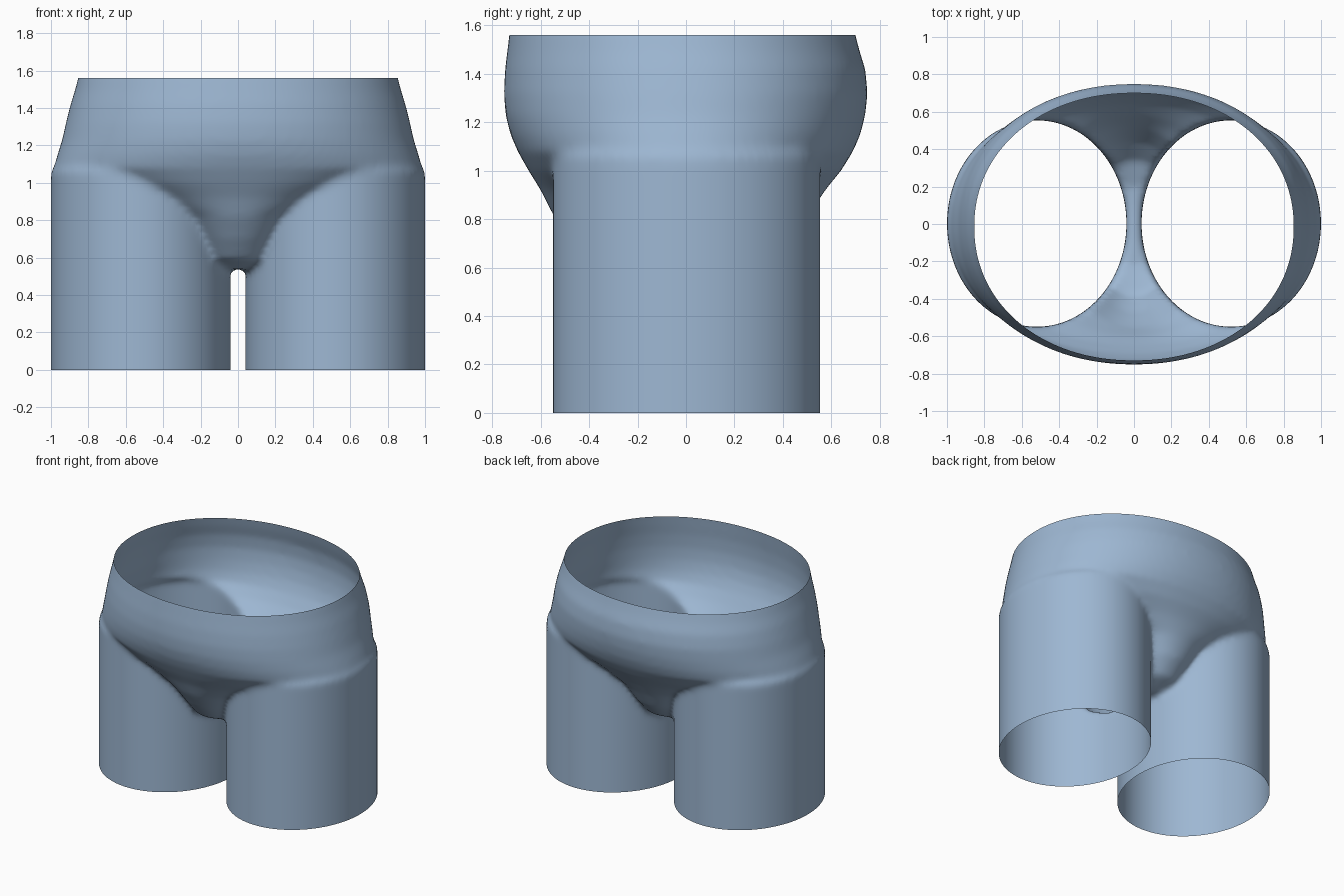
import bpy, bmesh, math

if "Cube" in bpy.data.objects:
    bpy.data.objects.remove(bpy.data.objects["Cube"])

blue = bpy.data.materials.new("steel blue")
blue.diffuse_color = (0.34, 0.475, 0.65, 1)
blue.use_nodes = True
blue.node_tree.nodes["Principled BSDF"].inputs["Base Color"].default_value = blue.diffuse_color


def loft(name, rings, power=2.0, sides=96):
    """Closed solid through rings of (z, centre x, half width, front y, back y)."""
    bm = bmesh.new()
    loops = []
    for z, cx, rx, front, back in rings:
        cy, ry = (front + back) / 2, (back - front) / 2
        loop = []
        for i in range(sides):
            a = 2 * math.pi * i / sides
            c, s = math.cos(a), math.sin(a)
            x = cx + rx * math.copysign(abs(c) ** (2 / power), c)
            y = cy + ry * math.copysign(abs(s) ** (2 / power), s)
            loop.append(bm.verts.new((x, y, z)))
        loops.append(loop)
    for lo, hi in zip(loops, loops[1:]):
        for i in range(sides):
            j = (i + 1) % sides
            bm.faces.new((lo[i], lo[j], hi[j], hi[i]))
    bm.faces.new(loops[0][::-1])
    bm.faces.new(loops[-1])
    bmesh.ops.recalc_face_normals(bm, faces=bm.faces)
    mesh = bpy.data.meshes.new(name)
    bm.to_mesh(mesh)
    bm.free()
    ob = bpy.data.objects.new(name, mesh)
    bpy.context.collection.objects.link(ob)
    return ob


# Hips: narrow crotch bowl widening into the belly, then in to the waist
shorts = loft("shorts", [
    (0.54, 0, 0.18, -0.22, 0.20),
    (0.59, 0, 0.22, -0.38, 0.34),
    (0.70, 0, 0.28, -0.47, 0.44),
    (0.82, 0, 0.38, -0.55, 0.51),
    (0.92, 0, 0.62, -0.60, 0.575),
    (1.00, 0, 0.85, -0.65, 0.64),
    (1.08, 0, 0.985, -0.695, 0.69),
    (1.15, 0, 0.965, -0.725, 0.72),
    (1.23, 0, 0.94, -0.745, 0.74),
    (1.32, 0, 0.92, -0.752, 0.75),
    (1.42, 0, 0.895, -0.747, 0.74),
    (1.50, 0, 0.87, -0.737, 0.715),
    (1.56, 0, 0.855, -0.73, 0.70),
    (1.66, 0, 0.825, -0.715, 0.675),
], power=2.1)

# Legs: straight oval tubes, tapering where they sink into the hips
for side in (-1, 1):
    leg = loft("leg_helper", [
        (-0.10, side * 0.52, 0.48, -0.55, 0.555),
        (1.06, side * 0.52, 0.48, -0.55, 0.555),
        (1.20, side * 0.48, 0.42, -0.48, 0.48),
    ])
    leg.hide_render = True
    leg.hide_viewport = True
    union = shorts.modifiers.new("join leg", 'BOOLEAN')
    union.operation = 'UNION'
    union.solver = 'EXACT'
    union.object = leg

# Blend the joins into one soft surface
remesh = shorts.modifiers.new("blend", 'REMESH')
remesh.mode = 'VOXEL'
remesh.voxel_size = 0.02
soften = shorts.modifiers.new("soften", 'SMOOTH')
soften.factor = 0.5
soften.iterations = 8

# Bake, then cut the waist and leg openings
graph = bpy.context.evaluated_depsgraph_get()
bm = bmesh.new()
bm.from_mesh(bpy.data.meshes.new_from_object(shorts.evaluated_get(graph)))
for z, normal in ((0, -1), (1.56, 1)):
    bmesh.ops.bisect_plane(bm, geom=bm.verts[:] + bm.edges[:] + bm.faces[:],
                           plane_co=(0, 0, z), plane_no=(0, 0, normal),
                           clear_outer=True)
shorts.modifiers.clear()
for f in bm.faces:
    f.smooth = True
    f.material_index = 0
bm.to_mesh(shorts.data)
bm.free()
shorts.data.materials.clear()
shorts.data.materials.append(blue)

# Remove the helper solids
for ob in list(bpy.data.objects):
    if ob.name.startswith("leg_helper"):
        bpy.data.objects.remove(ob)
